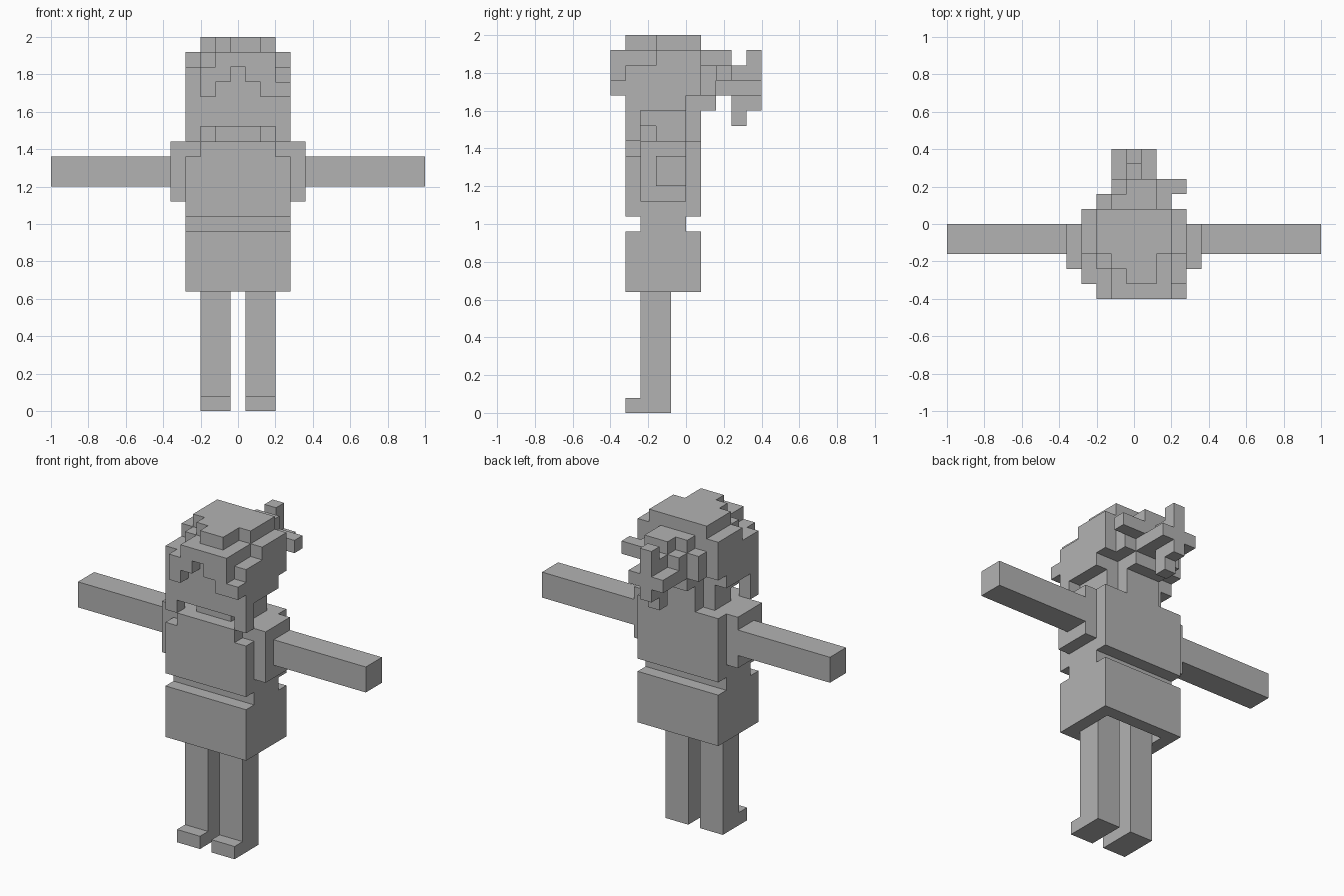
import bpy, bmesh

if "Cube" in bpy.data.objects:
    bpy.data.objects.remove(bpy.data.objects["Cube"])

U = 0.08  # size of one block; y counts from the centre, z from the ground

grey = bpy.data.materials.new("plain grey")
grey.diffuse_color = (0.45, 0.45, 0.45, 1)
grey.use_nodes = True
grey.node_tree.nodes["Principled BSDF"].inputs["Base Color"].default_value = grey.diffuse_color
parts = {}


def block(name, x, y, z, remove=False):
    """Add (or cut away) a range of blocks; each of x, y, z is (start, end)."""
    new = {(i, j, k) for i in range(*x) for j in range(*y) for k in range(*z)}
    old = parts.setdefault(name, set())
    parts[name] = old - new if remove else old | new


def centred(name, width, y, z, remove=False):
    half = width // 2
    block(name, (-half, half + 1), y, z, remove)


def mirrored(name, other):
    parts[other] = {(-i, j, k) for i, j, k in parts[name]}


# Legs with toes, arms and sleeves
block("right_leg", (1, 3), (-3, -1), (0, 11))
block("right_leg", (1, 3), (-4, -3), (0, 1))
block("right_arm", (5, 13), (-2, 0), (15, 17))
block("right_sleeve", (4, 5), (-3, 0), (14, 18))
for limb in ("leg", "arm", "sleeve"):
    mirrored("right_" + limb, "left_" + limb)

# Hollow skirt and narrow waist
centred("skirt", 7, (-4, 1), (8, 12))
centred("skirt", 5, (-3, 0), (8, 11), remove=True)
centred("waist", 7, (-3, 0), (12, 13))

# Torso with cut front shoulders
centred("torso", 7, (-4, 1), (13, 18))
for side in (-3, 3):
    block("torso", (side, side + 1), (-4, -3), (17, 18), remove=True)

# Neck and head
centred("neck", 3, (-3, 0), (18, 19))
centred("head", 7, (-4, 0), (20, 23))
centred("head", 7, (-4, -3), (19, 20))
centred("head", 5, (-3, 0), (19, 20))

# Hair: side locks, nape and crown
for side in (-3, 3):
    block("hair", (side, side + 1), (-4, -3), (18, 19))
centred("hair", 5, (-2, 0), (18, 20))
centred("hair", 3, (0, 1), (18, 21))
centred("hair", 7, (0, 1), (21, 23))
centred("hair", 7, (-2, 1), (23, 24))
block("hair", (-1, 3), (-4, -2), (23, 24))
block("hair", (-2, -1), (-3, -2), (23, 24))
for start, end, left in ((-2, 1, -2), (-3, -2, -1), (-4, -3, 0)):
    block("hair", (left, 3 if left == -2 else 2), (start, end), (24, 25))

# Stepped fringe, one column at a time from left to right
for i in range(-2, 4):
    low = 21 if abs(i) > 1 else 23 - abs(i)
    high = {-2: 23, 3: 22}.get(i, 24)
    block("fringe", (i, i + 1), (-5, -4), (low, high))

# Tied tail at the back of the head
centred("ponytail", 5, (1, 2), (21, 23))
centred("ponytail", 3, (1, 2), (20, 24))
centred("ponytail", 3, (2, 3), (21, 23))
block("ponytail", (0, 2), (2, 3), (23, 24))
block("ponytail", (2, 4), (2, 3), (22, 23))
centred("ponytail", 3, (3, 5), (21, 22))
centred("ponytail", 1, (3, 4), (19, 23))
centred("ponytail", 1, (4, 5), (20, 24))

filled = set().union(*parts.values())


def skin(name, cells):
    """Make one part from the block sides that stay open to the air."""
    bm = bmesh.new()
    verts = {}

    def vert(p):
        if p not in verts:
            verts[p] = bm.verts.new(((p[0] - 0.5) * U, p[1] * U, p[2] * U))
        return verts[p]

    for c in sorted(cells):
        for axis in range(3):
            for side in (0, 1):
                n = list(c)
                n[axis] += 2 * side - 1
                if tuple(n) in filled:
                    continue
                quad = []
                for i, j in ((0, 0), (1, 0), (1, 1), (0, 1)):
                    p = list(c)
                    p[axis] += side
                    p[(axis + 1) % 3] += i
                    p[(axis + 2) % 3] += j
                    quad.append(vert(tuple(p)))
                bm.faces.new(quad if side else quad[::-1])
    bmesh.ops.dissolve_limit(bm, angle_limit=0.01, verts=bm.verts[:], edges=bm.edges[:])
    mesh = bpy.data.meshes.new(name)
    bm.to_mesh(mesh)
    bm.free()
    mesh.materials.append(grey)
    bpy.context.collection.objects.link(bpy.data.objects.new(name, mesh))


for part_name, part_cells in parts.items():
    skin(part_name, part_cells)
